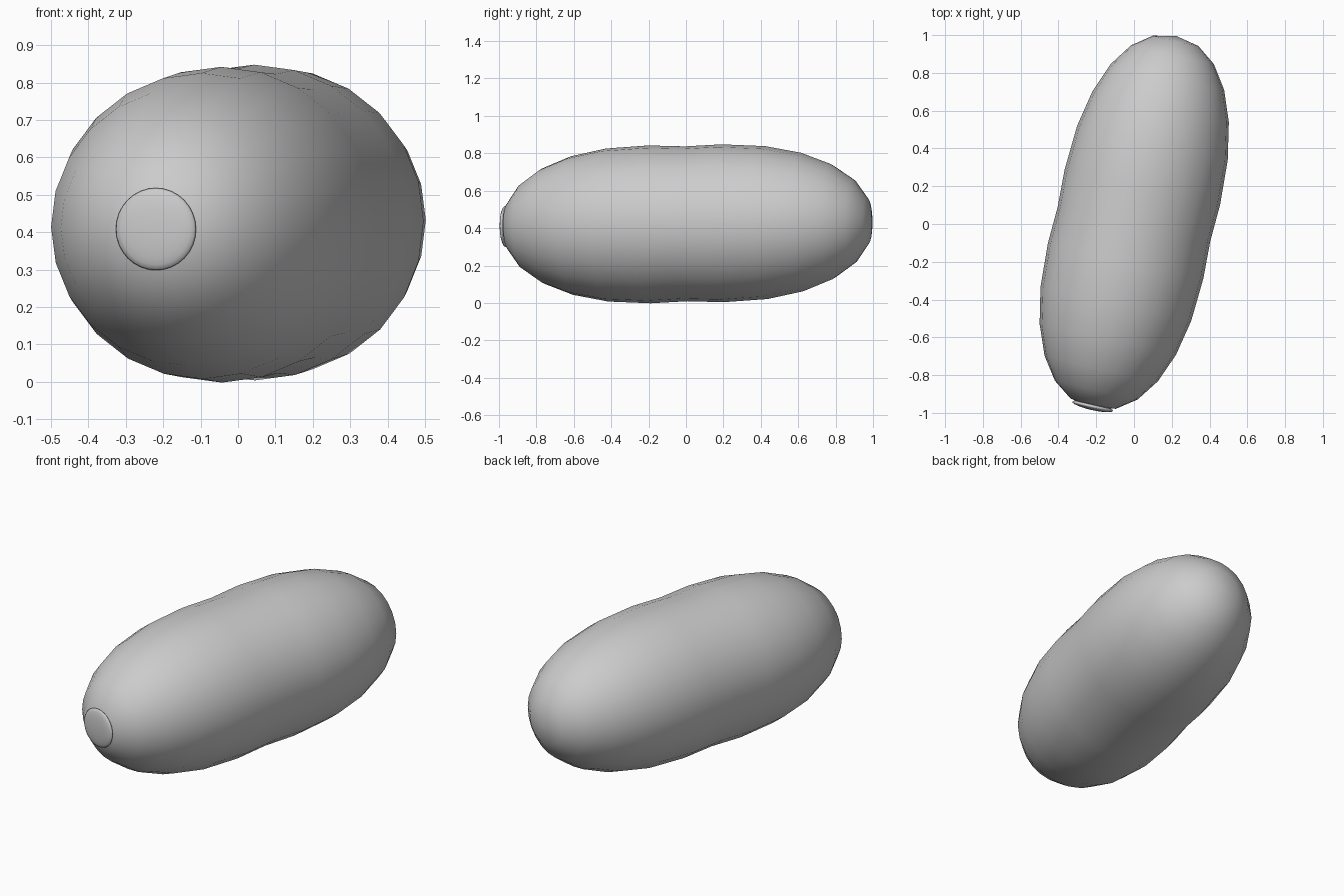
import bpy, bmesh, math
from mathutils import Matrix, Vector

if "Cube" in bpy.data.objects:
    bpy.data.objects.remove(bpy.data.objects["Cube"])

TILT = math.radians(12.8)   # body leans towards +x at the back
RISE = math.radians(0.85)   # and very slightly upwards
CENTRE = Vector((0, 0, 0.423))
PLACE = Matrix.Translation(CENTRE) @ Matrix.Rotation(-TILT, 4, 'Z') @ Matrix.Rotation(RISE, 4, 'X')

grey = bpy.data.materials.new("plain grey")
grey.diffuse_color = (0.6, 0.6, 0.6, 1)
grey.use_nodes = True
grey.node_tree.nodes["Principled BSDF"].inputs["Base Color"].default_value = grey.diffuse_color


def spin_profile(name, profile, segments):
    """Revolve (distance along y, radius) pairs round the y axis; ends are poles."""
    bm = bmesh.new()
    first = bm.verts.new((0, profile[0][0], 0))
    last = bm.verts.new((0, profile[-1][0], 0))
    rings = []
    for s, r in profile[1:-1]:
        rings.append([bm.verts.new((r * math.cos(2 * math.pi * i / segments), s,
                                    r * math.sin(2 * math.pi * i / segments)))
                      for i in range(segments)])
    for i in range(segments):
        j = (i + 1) % segments
        bm.faces.new((first, rings[0][i], rings[0][j]))
        bm.faces.new((last, rings[-1][j], rings[-1][i]))
        for a, b in zip(rings, rings[1:]):
            bm.faces.new((a[i], b[i], b[j], a[j]))
    bmesh.ops.recalc_face_normals(bm, faces=bm.faces)
    for f in bm.faces:
        f.smooth = True
    mesh = bpy.data.meshes.new(name)
    bm.to_mesh(mesh)
    bm.free()
    mesh.materials.append(grey)
    obj = bpy.data.objects.new(name, mesh)
    obj.matrix_world = PLACE
    bpy.context.collection.objects.link(obj)
    return obj


def lobe(length, radius, sign):
    """Rounded half of the body, from its widest ring to its tip."""
    e = 2 / 2.2
    pts = []
    for k in range(7):
        t = math.radians(15 * k)
        pts.append((sign * (0.2 + length * math.sin(t) ** e),
                    radius * max(math.cos(t), 0) ** e))
    return pts


# Body: two rounded lobes joined at a faint waist
front = lobe(0.80, 0.422, -1)
back = lobe(0.82, 0.422, 1)
spin_profile("body", front[::-1] + [(0, 0.414)] + back, 24)

# End button: shallow dome on the front tip
button = [(-0.99 - 0.02 * math.cos(math.pi * k / 12), 0.11 * math.sin(math.pi * k / 12))
          for k in range(13)]
spin_profile("end_button", button, 32)
